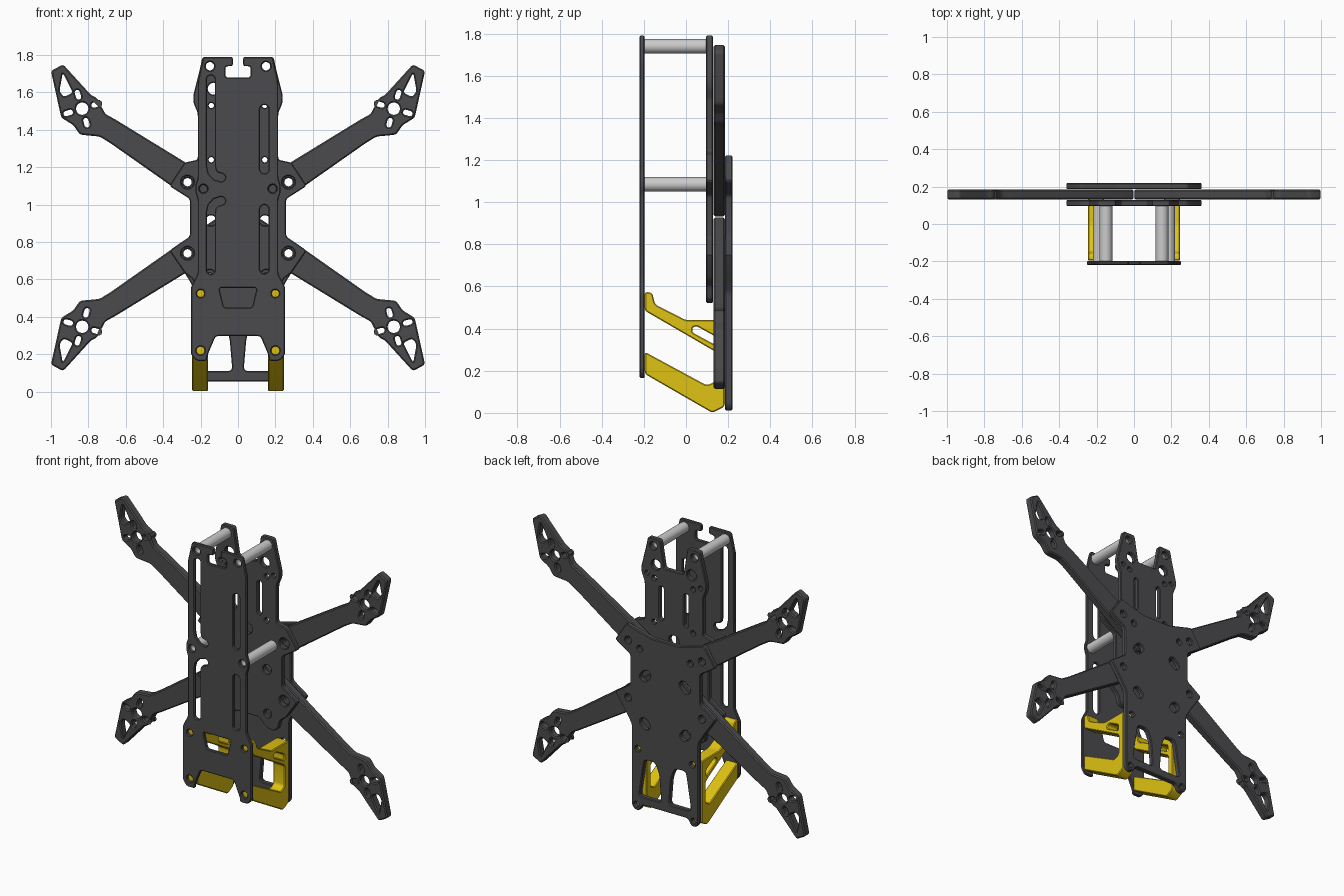
import bpy, bmesh, math
from mathutils import Matrix, Vector

if "Cube" in bpy.data.objects:
    bpy.data.objects.remove(bpy.data.objects["Cube"])

def material(name, col):
    m = bpy.data.materials.new(name)
    m.diffuse_color = (*col, 1)
    m.use_nodes = True
    m.node_tree.nodes["Principled BSDF"].inputs["Base Color"].default_value = m.diffuse_color
    return m

CARBON = material("dark_carbon", (0.07, 0.07, 0.075))
YELLOW = material("yellow_plastic", (0.74, 0.54, 0.006))

# --- 2D profile helpers ---
def circle(x, y, r, n=20):
    return [(x + r * math.cos(2 * math.pi * i / n), y + r * math.sin(2 * math.pi * i / n)) for i in range(n)]

def fillet(pts, r=0.015, n=3):
    out = []
    for i, p in enumerate(pts):
        p, a, b = Vector(p), Vector(pts[i - 1]), Vector(pts[(i + 1) % len(pts)])
        s = p + (a - p).normalized() * min(r, 0.4 * (a - p).length)
        e = p + (b - p).normalized() * min(r, 0.4 * (b - p).length)
        for k in range(n + 1):
            t = k / n
            out.append(tuple(s * (1 - t) ** 2 + p * 2 * t * (1 - t) + e * t * t))
    return out

def slot(path, w, n=8):
    """Rounded-end ribbon around a polyline."""
    P = [Vector(p) for p in path]
    left, right = [], []
    for i, p in enumerate(P):
        t = (P[min(i + 1, len(P) - 1)] - P[max(i - 1, 0)]).normalized()
        nrm = Vector((-t.y, t.x)) * w / 2
        left.append(p + nrm)
        right.append(p - nrm)
    def cap(c, start):
        d = start - c
        return [c + Matrix.Rotation(-math.pi * k / n, 2) @ d for k in range(1, n)]
    pts = left + cap(P[-1], left[-1]) + right[::-1] + cap(P[0], right[0])
    return [tuple(p) for p in pts]

def mirror(half):
    return half + [(-x, y) for x, y in reversed(half)]

def both(loops):
    return loops + [[(-x, y) for x, y in l] for l in loops]

# local axes of the profile: front = XZ drawing, side = YZ drawing
FRONT = Matrix(((1, 0, 0), (0, 0, -1), (0, 1, 0))).to_4x4()
SIDE = Matrix(((0, 0, 1), (1, 0, 0), (0, 1, 0))).to_4x4()

def plate(name, loops, lo, hi, mat=None, frame=FRONT, bevel=0.005):
    cu = bpy.data.curves.new(name, 'CURVE')
    cu.dimensions = '2D'
    cu.fill_mode = 'BOTH'
    cu.extrude = (hi - lo) / 2 - bevel
    cu.bevel_depth = bevel
    cu.bevel_resolution = 0
    cu.offset = -bevel
    for l in loops:
        s = cu.splines.new('POLY')
        s.points.add(len(l) - 1)
        for p, q in zip(s.points, l):
            p.co = (q[0], q[1], 0, 1)
        s.use_cyclic_u = True
    ob = bpy.data.objects.new(name, cu)
    bpy.context.collection.objects.link(ob)
    mid = (lo + hi) / 2
    ob.matrix_world = Matrix.Translation((0, mid, 0) if frame is FRONT else (mid, 0, 0)) @ frame
    bpy.ops.object.select_all(action='DESELECT')
    ob.select_set(True)
    bpy.context.view_layer.objects.active = ob
    bpy.ops.object.convert(target='MESH')
    ob = bpy.context.view_layer.objects.active
    bm = bmesh.new()
    bm.from_mesh(ob.data)
    bmesh.ops.remove_doubles(bm, verts=bm.verts, dist=1e-5)
    bmesh.ops.recalc_face_normals(bm, faces=bm.faces)
    bm.to_mesh(ob.data)
    bm.free()
    bpy.ops.object.shade_smooth_by_angle(angle=math.radians(30))
    if mat:
        ob.data.materials.append(mat)
    return ob

# --- front plate with cable slots, window and tail notch ---
outline = fillet(mirror([(.067, 1.68), (.067, 1.74), (.027, 1.74), (.027, 1.79), (.185, 1.79), (.215, 1.66),
                         (.215, 1.14), (.228, 1.105), (.228, 1.065), (.215, 1.03), (.215, .63), (.252, .56),
                         (.252, .2), (.225, .165), (.165, .165), (.165, .19), (.12, .297)]))
plate("front_plate", [outline,
      slot([(-.145, 1.67), (-.145, 1.21), (-.138, 1.175), (-.118, 1.153), (-.09, 1.145)], .042),
      slot([(-.145, .65), (-.145, .96), (-.138, .99), (-.118, 1.012), (-.09, 1.02)], .042),
      slot([(.141, 1.19), (.141, 1.51)], .046), slot([(.141, .655), (.141, .975)], .046),
      fillet([(-.1, .555), (.1, .555), (.075, .45), (-.075, .45)])]
      + both([circle(.15, 1.74, .024), circle(.185, 1.085, .022), circle(.2, .525, .02), circle(.2, .22, .022)]),
      -.22, -.197, CARBON)

# --- middle plate ---
outline = fillet(mirror([(.07, 1.61), (.1, 1.79), (.19, 1.79), (.205, 1.72), (.24, 1.58), (.237, 1.54), (.215, 1.49),
                         (.215, 1.24), (.285, 1.225), (.367, 1.10), (.257, 1.03), (.257, .83), (.367, .755),
                         (.285, .635), (.24, .6), (.225, .54), (.19, .52), (.14, .53), (.08, .585)]))
plate("middle_plate", [outline, circle(0, 1.15, .035)] + both([
      circle(.15, 1.74, .024), circle(.13, 1.62, .032), circle(.143, 1.53, .014), circle(.143, 1.24, .014),
      circle(.195, 1.55, .012), slot([(.09, 1.28), (.09, 1.47)], .03), circle(.27, 1.12, .034),
      circle(.27, .74, .034), circle(.145, .915, .028), circle(.15, .625, .026), circle(.185, 1.085, .02)]),
      .095, .129, CARBON)

# --- back plate with tail cutouts ---
outline = fillet(mirror([(.1, 1.175), (.285, 1.225), (.367, 1.10), (.257, 1.03), (.257, .83), (.367, .755),
                         (.285, .635), (.245, .57), (.245, .04), (.225, .012), (.19, .012), (.165, .055)]))
plate("back_plate", [outline] + both([
      circle(.27, 1.12, .022), circle(.27, .74, .022), slot([(.135, .925), (.155, .905)], .056),
      slot([(.14, .59), (.155, .605)], .056), circle(.185, 1.085, .018), circle(.2, .42, .018),
      circle(.21, .05, .016), fillet([(.19, .11), (.03, .11), (.045, .29), (.075, .36), (.15, .36)], .025)]),
      .186, .22, CARBON)

# --- four motor arms, one drawing mirrored over x = 0 and z = 0.93 ---
arm = fillet([(1, 1.715), (.935, 1.75), (.785, 1.585), (.755, 1.572), (.71, 1.485), (.655, 1.455), (.283, 1.227),
              (.003, 1.053), (.003, .933), (.115, .933), (.257, 1.03), (.68, 1.327), (.74, 1.364), (.845, 1.374),
              (.88, 1.425), (.945, 1.465), (.956, 1.515)])
holes = [circle(.833, 1.513, .033), circle(.27, 1.12, .022),
         fillet([(.937, 1.705), (.955, 1.605), (.93, 1.575), (.883, 1.6)])]
for k in range(4):
    a = math.radians(73 + 90 * k)
    holes.append(slot([(.833 + d * math.cos(a), 1.513 + d * math.sin(a)) for d in (.066, .09)], .028))
for sx, side in ((1, "right"), (-1, "left")):
    for sz, level in ((1, "upper"), (-1, "lower")):
        plate(f"arm_{level}_{side}", [[(sx * x, .93 + sz * (z - .93)) for x, z in l] for l in [arm] + holes],
              .131, .184, CARBON, bevel=.007)

# --- hollow standoffs ---
for sx, side in ((1, "right"), (-1, "left")):
    for x, z, level in ((.15, 1.74, "top"), (.185, 1.085, "middle")):
        plate(f"standoff_{level}_{side}", [circle(sx * x, z, .034, 28), circle(sx * x, z, .022, 28)],
              -.197, .095, bevel=0)

# --- yellow C-shaped side guards ---
guard = fillet([(-.196, .575), (-.16, .57), (-.147, .515), (0, .44), (.184, .44), (.184, .03), (.125, 0),
                (-.196, .185), (-.196, .29), (.1, .13), (.14, .15), (.14, .29), (-.196, .485)])
window = fillet([(.03, .405), (.05, .412), (.135, .365), (.135, .325), (.03, .382)], .01)
for sx, side in ((1, "right"), (-1, "left")):
    plate(f"side_guard_{side}", [guard, window], *sorted((sx * .16, sx * .245)), YELLOW, SIDE)
